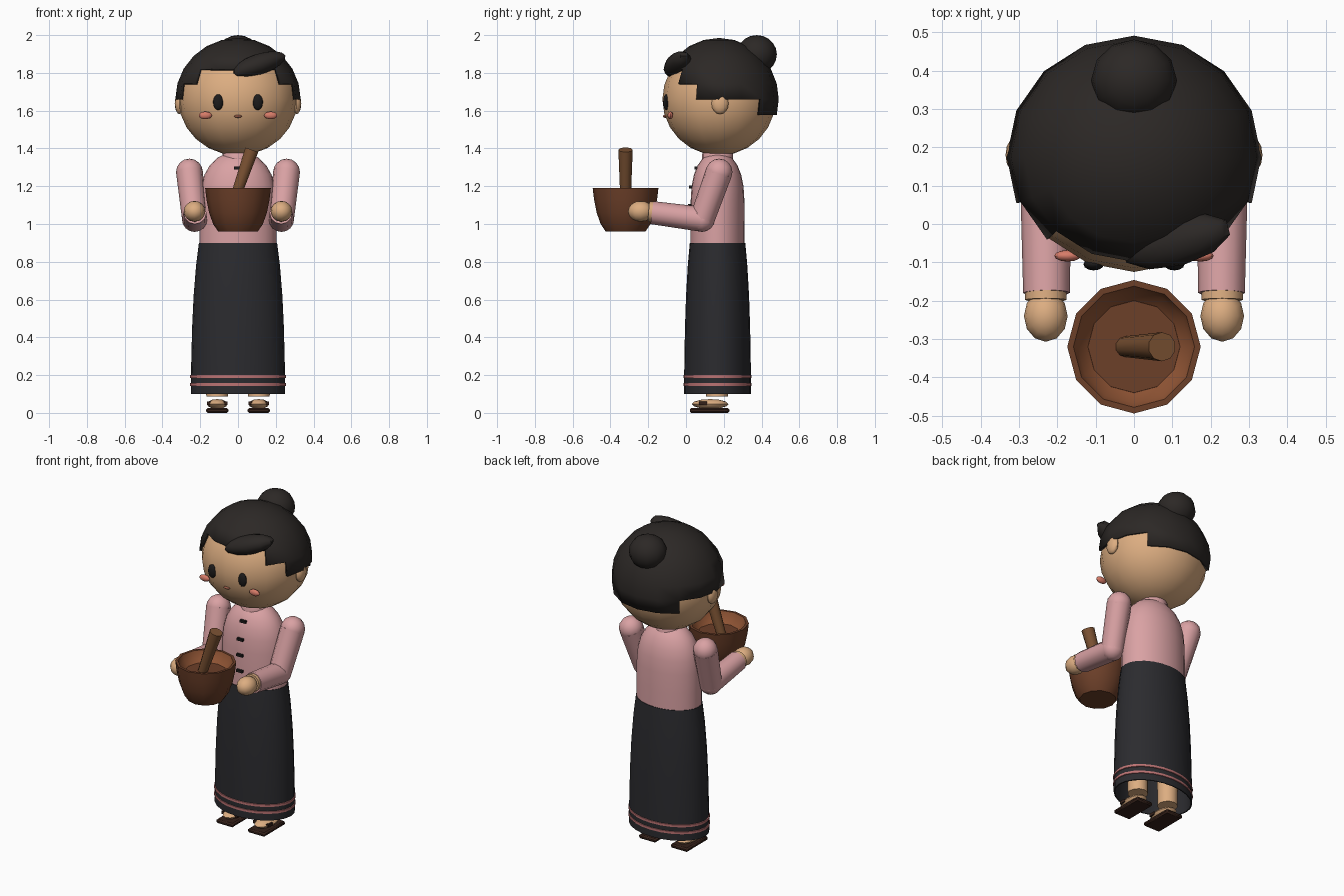
import bpy, bmesh, math
from mathutils import Matrix, Vector, Euler

if "Cube" in bpy.data.objects:
    bpy.data.objects.remove(bpy.data.objects["Cube"])

COLORS = {
    "skin": (0.72, 0.42, 0.22), "pink": (0.70, 0.36, 0.37), "hair": (0.025, 0.021, 0.019),
    "skirt": (0.024, 0.024, 0.028), "band": (0.50, 0.17, 0.17), "cheek": (0.68, 0.20, 0.14),
    "bowl": (0.15, 0.05, 0.022), "lining": (0.28, 0.09, 0.035), "pestle": (0.20, 0.085, 0.033),
    "dark": (0.012, 0.011, 0.011), "mouth": (0.30, 0.10, 0.06), "sole": (0.035, 0.015, 0.01),
}
MATS = {}
for key, rgb in COLORS.items():
    MATS[key] = bpy.data.materials.new(key)
    MATS[key].diffuse_color = (*rgb, 1)


def finish(name, bm, mat):
    bmesh.ops.recalc_face_normals(bm, faces=bm.faces)
    mesh = bpy.data.meshes.new(name)
    bm.to_mesh(mesh)
    bm.free()
    mesh.materials.append(MATS[mat])
    ob = bpy.data.objects.new(name, mesh)
    bpy.context.collection.objects.link(ob)
    return ob


def ellipsoid(name, c, r, mat, seg=12, rings=8, rot=(0, 0, 0)):
    bm = bmesh.new()
    m = Matrix.LocRotScale(Vector(c), Euler(rot), Vector(r))
    bmesh.ops.create_uvsphere(bm, u_segments=seg, v_segments=rings, radius=1, matrix=m)
    return finish(name, bm, mat)


def limb(name, a, b, ra, rb, mat, seg=12):
    a, b = Vector(a), Vector(b)
    d = b - a
    rot = Vector((0, 0, 1)).rotation_difference(d).to_matrix().to_4x4()
    bm = bmesh.new()
    bmesh.ops.create_cone(bm, cap_ends=True, segments=seg, radius1=ra, radius2=rb,
                          depth=d.length, matrix=Matrix.Translation((a + b) / 2) @ rot)
    return finish(name, bm, mat)


def box(name, c, size, mat):
    bm = bmesh.new()
    bmesh.ops.create_cube(bm, size=1, matrix=Matrix.LocRotScale(Vector(c), None, Vector(size)))
    return finish(name, bm, mat)


def lathe(name, profile, cy, mat, seg=24, sy=1.0, caps=(False, False), loop=False):
    """Revolve (radius, z) points about a vertical axis at y = cy, squashed by sy."""
    bm = bmesh.new()
    rows = []
    for r, z in profile:
        angles = [2 * math.pi * i / seg for i in range(seg)]
        rows.append([bm.verts.new((r * math.cos(t), cy + r * sy * math.sin(t), z)) for t in angles])
    pairs = list(zip(rows, rows[1:])) + ([(rows[-1], rows[0])] if loop else [])
    for lo, hi in pairs:
        for i in range(seg):
            j = (i + 1) % seg
            bm.faces.new((lo[i], lo[j], hi[j], hi[i]))
    if caps[0]:
        bm.faces.new(rows[0])
    if caps[1]:
        bm.faces.new(rows[-1])
    return finish(name, bm, mat)


BODY_Y = 0.167
HEAD = Vector((0, 0.175, 1.66))

# Head and face
ellipsoid("head", HEAD, (0.315, 0.30, 0.297), "skin", 16, 12)
ellipsoid("mouth", (0, -0.11, 1.57), (0.021, 0.012, 0.008), "mouth")
for side, s in (("left", 1), ("right", -1)):
    ellipsoid(f"{side}_ear", (s * 0.31, 0.18, 1.637), (0.025, 0.045, 0.055), "skin")
    ellipsoid(f"{side}_eye", (s * 0.105, -0.105, 1.645), (0.027, 0.016, 0.042), "dark")
    ellipsoid(f"{side}_cheek", (s * 0.173, -0.083, 1.575), (0.035, 0.015, 0.02), "cheek")

# Hair cap: sphere shell with a stepped hairline
bm = bmesh.new()
bmesh.ops.create_uvsphere(bm, u_segments=16, v_segments=12, radius=1)
cut = []
for f in bm.faces:
    p = f.calc_center_median().normalized()
    lat = math.degrees(math.asin(p.z))
    az = math.degrees(math.atan2(abs(p.x), -p.y))  # 0 = front, 180 = back
    low = 30 if az < 45 else 15 if az < 67.5 else 0 if az < 135 else -15
    if lat < low:
        cut.append(f)
bmesh.ops.delete(bm, geom=cut, context="FACES")
bmesh.ops.transform(bm, verts=bm.verts, matrix=Matrix.LocRotScale(HEAD, None, Vector((0.332, 0.316, 0.325))))
hair = finish("hair_cap", bm, "hair")
shell = hair.modifiers.new("thickness", "SOLIDIFY")
shell.thickness, shell.offset = 0.015, -1
ellipsoid("hair_bun", (0, 0.375, 1.898), (0.112, 0.106, 0.102), "hair", 12, 10)
ellipsoid("hair_fringe", (0.11, -0.045, 1.845), (0.155, 0.065, 0.055), "hair", 10, 8,
          (0, math.radians(-18), math.radians(15)))

# Blouse, collar and buttons
lathe("blouse", [(0.204, 0.88), (0.204, 1.0), (0.202, 1.12), (0.195, 1.2), (0.178, 1.26),
                 (0.15, 1.31), (0.11, 1.35), (0.07, 1.37)], BODY_Y, "pink", sy=0.705, caps=(True, True))
lathe("collar", [(0.082, 1.32), (0.082, 1.37), (0.07, 1.39)], BODY_Y, "pink", 16, caps=(True, True))
for i, (y, z) in enumerate([(0.054, 1.297), (0.025, 1.195), (0.021, 1.098), (0.02, 1.0)]):
    box(f"button_{i + 1}", (0, y, z), (0.04, 0.02, 0.015), "dark")

# Skirt (hollow) with two hem bands
lathe("skirt", [(0.250, 0.10), (0.248, 0.25), (0.243, 0.45), (0.235, 0.62), (0.222, 0.78),
                (0.207, 0.90), (0.19, 0.90), (0.235, 0.45), (0.242, 0.10)],
      BODY_Y, "skirt", sy=0.71, loop=True)
for name, z in (("lower_hem_band", 0.15), ("upper_hem_band", 0.193)):
    lathe(name, [(0.245, z - 0.009), (0.254, z - 0.007), (0.254, z + 0.007), (0.245, z + 0.009)],
          BODY_Y, "band", sy=0.71, loop=True)

for side, s in (("left", 1), ("right", -1)):
    # Legs, feet and sandals
    x = s * 0.11
    limb(f"{side}_leg", (x, 0.165, 0.088), (x, 0.165, 0.45), 0.058, 0.062, "skin")
    ellipsoid(f"{side}_foot", (x, 0.128, 0.047), (0.055, 0.097, 0.026), "skin", 12, 6)
    sole = box(f"{side}_sandal_sole", (x, 0.125, 0.0125), (0.118, 0.21, 0.025), "sole")
    bev = sole.modifiers.new("soft_edges", "BEVEL")
    bev.width, bev.segments = 0.008, 1
    box(f"{side}_sandal_strap", (x, 0.09, 0.05), (0.108, 0.04, 0.018), "sole")

    # Bent arms holding hands beside the bowl
    shoulder, elbow, wrist = (s * 0.257, 0.175, 1.275), (s * 0.23, 0.085, 1.025), (s * 0.228, -0.18, 1.06)
    ellipsoid(f"{side}_shoulder", shoulder, (0.071,) * 3, "pink")
    limb(f"{side}_upper_arm", shoulder, elbow, 0.071, 0.066, "pink")
    ellipsoid(f"{side}_elbow", elbow, (0.067,) * 3, "pink")
    limb(f"{side}_forearm", elbow, wrist, 0.066, 0.061, "pink")
    limb(f"{side}_wrist", (s * 0.23, -0.15, 1.062), (s * 0.23, -0.198, 1.066), 0.054, 0.054, "skin")
    ellipsoid(f"{side}_hand", (s * 0.23, -0.24, 1.067), (0.057, 0.067, 0.055), "skin")

# Mortar bowl, its lining and the pestle
BOWL_Y = -0.32
lathe("mortar_bowl", [(0.105, 0.96), (0.132, 1.0), (0.153, 1.06), (0.167, 1.13), (0.174, 1.19), (0.158, 1.19)],
      BOWL_Y, "bowl", 12, caps=(True, False))
lathe("mortar_lining", [(0.158, 1.19), (0.147, 1.155), (0.12, 1.125)], BOWL_Y, "lining", 12, caps=(False, False))
lathe("mortar_floor", [(0.122, 1.12), (0.12, 1.126)], BOWL_Y, "bowl", 12, caps=(True, True))
limb("pestle", (-0.025, BOWL_Y, 1.11), (0.073, BOWL_Y, 1.393), 0.027, 0.038, "pestle", 10)

# Smooth shading with sharp edges kept
for ob in bpy.context.scene.objects:
    ob.select_set(True)
    bpy.context.view_layer.objects.active = ob
bpy.ops.object.shade_smooth_by_angle(angle=math.radians(40))

for m in bpy.data.materials:
    if m.users and not m.is_grease_pencil:
        m.use_nodes = True
        m.node_tree.nodes["Principled BSDF"].inputs["Base Color"].default_value = m.diffuse_color
